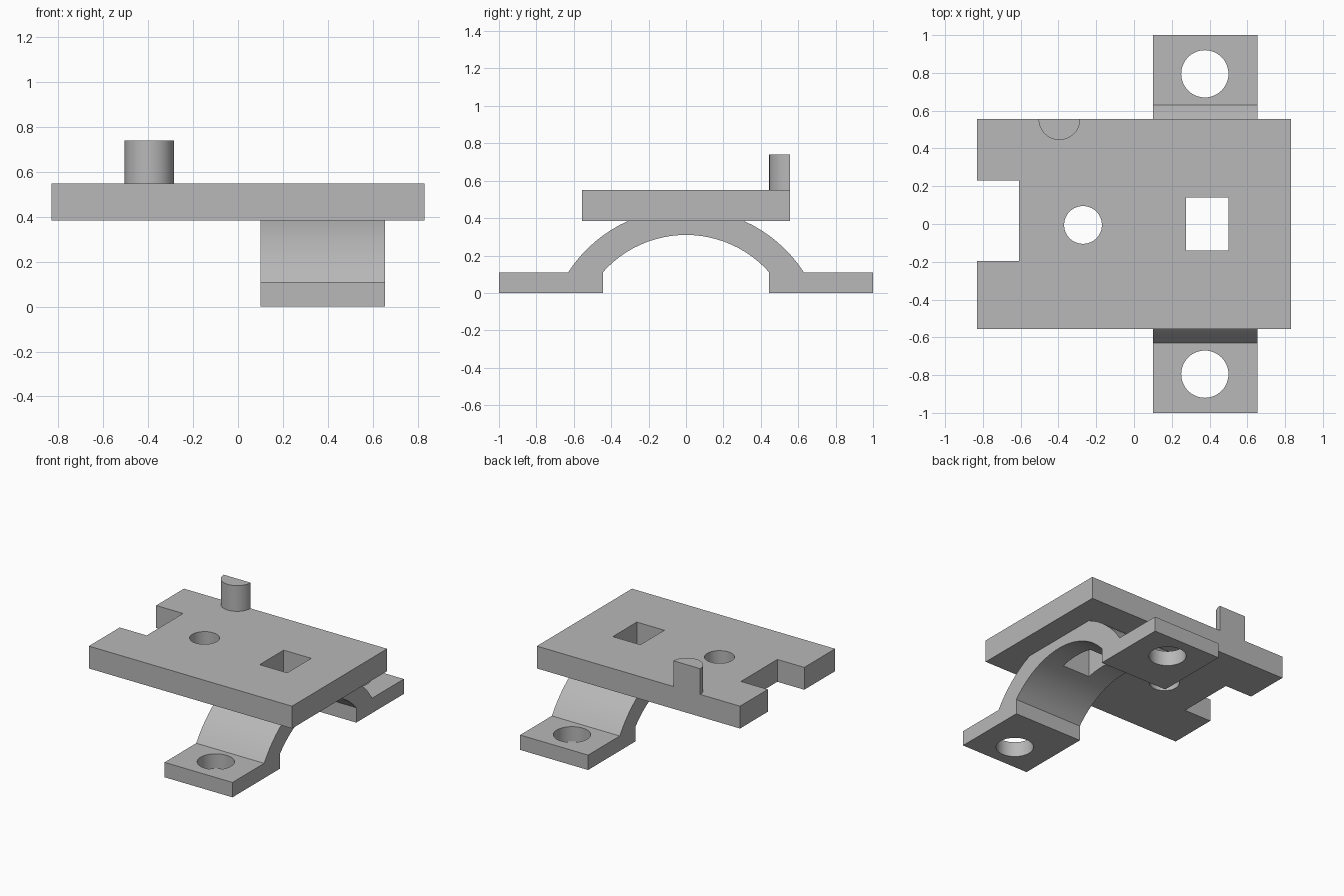
import bpy
import bmesh
from math import sin, cos, asin, acos, pi, radians
from mathutils import Vector

if "Cube" in bpy.data.objects:
    bpy.data.objects.remove(bpy.data.objects["Cube"], do_unlink=True)

grey = bpy.data.materials.new("plain_grey")
grey.use_nodes = True
GREY = (0.48, 0.48, 0.48, 1)
grey.diffuse_color = GREY
grey.node_tree.nodes["Principled BSDF"].inputs["Base Color"].default_value = GREY


def prism(name, points, direction):
    """Extrude a closed outline of 3D points along a direction."""
    bm = bmesh.new()
    face = bm.faces.new([bm.verts.new(p) for p in points])
    top = bmesh.ops.extrude_face_region(bm, geom=[face])
    moved = [v for v in top["geom"] if isinstance(v, bmesh.types.BMVert)]
    bmesh.ops.translate(bm, verts=moved, vec=Vector(direction))
    bmesh.ops.recalc_face_normals(bm, faces=bm.faces)
    mesh = bpy.data.meshes.new(name)
    bm.to_mesh(mesh)
    bm.free()
    mesh.materials.append(grey)
    obj = bpy.data.objects.new(name, mesh)
    bpy.context.collection.objects.link(obj)
    return obj


def arc(cx, cy, r, start, end, n):
    return [(cx + r * cos(start + (end - start) * i / n),
             cy + r * sin(start + (end - start) * i / n)) for i in range(n + 1)]


def upright(name, outline, bottom, top):
    return prism(name, [(x, y, bottom) for x, y in outline], (0, 0, top - bottom))


def cut(obj, outlines):
    """Cut vertical through-holes, then bake the result."""
    for outline in outlines:
        cutter = upright("hole_cutter", outline, -1, 2)
        cutter.hide_render = True
        mod = obj.modifiers.new("hole", 'BOOLEAN')
        mod.object, mod.operation, mod.solver = cutter, 'DIFFERENCE', 'EXACT'
        bpy.context.view_layer.objects.active = obj
        bpy.ops.object.modifier_apply(modifier=mod.name)
        bpy.data.objects.remove(cutter, do_unlink=True)


def circle(x, y, r):
    return arc(x, y, r, 0, 2 * pi, 48)[:-1]


UNDER, TOP, FOOT = 0.385, 0.55, 0.11
window = [(0.275, -0.14), (0.5, -0.14), (0.5, 0.14), (0.275, 0.14)]

# Top plate with a side notch, a round hole and a square window
plate = upright("top_plate", [
    (-0.83, -0.555), (0.83, -0.555), (0.83, 0.555), (-0.83, 0.555),
    (-0.83, 0.23), (-0.61, 0.23), (-0.61, -0.195), (-0.83, -0.195)], UNDER, TOP)
cut(plate, [circle(-0.27, -0.005, 0.1), window])

# Half-round peg standing on the back edge
peg = upright("half_round_peg", arc(-0.395, 0.555, 0.11, pi, 2 * pi, 24), TOP, 0.74)

# Arched strap with two feet, its crown trimmed flush under the plate
outer_r, outer_z = 0.752, -0.3
inner_r, inner_z = 0.595, -0.285
foot_a = asin((FOOT - outer_z) / outer_r)
crown_a = asin((UNDER - outer_z) / outer_r)
inner_a = acos(0.445 / inner_r)
right_half = arc(0, outer_z, outer_r, crown_a, foot_a, 8)
right_half += [(1, FOOT), (1, 0), (0.445, 0)]
right_half += arc(0, inner_z, inner_r, inner_a, pi / 2, 12)
left_half = [(-y, z) for y, z in reversed(right_half[:-1])]
strap = prism("arched_strap", [(0.1, y, z) for y, z in right_half + left_half],
              (0.555, 0, 0))
cut(strap, [circle(0.375, side * 0.795, 0.125) for side in (-1, 1)] + [window])

# Smooth curved walls, keep corners crisp
for obj in (plate, peg, strap):
    bpy.ops.object.select_all(action='DESELECT')
    obj.select_set(True)
    bpy.context.view_layer.objects.active = obj
    bpy.ops.object.shade_smooth_by_angle(angle=radians(25))
